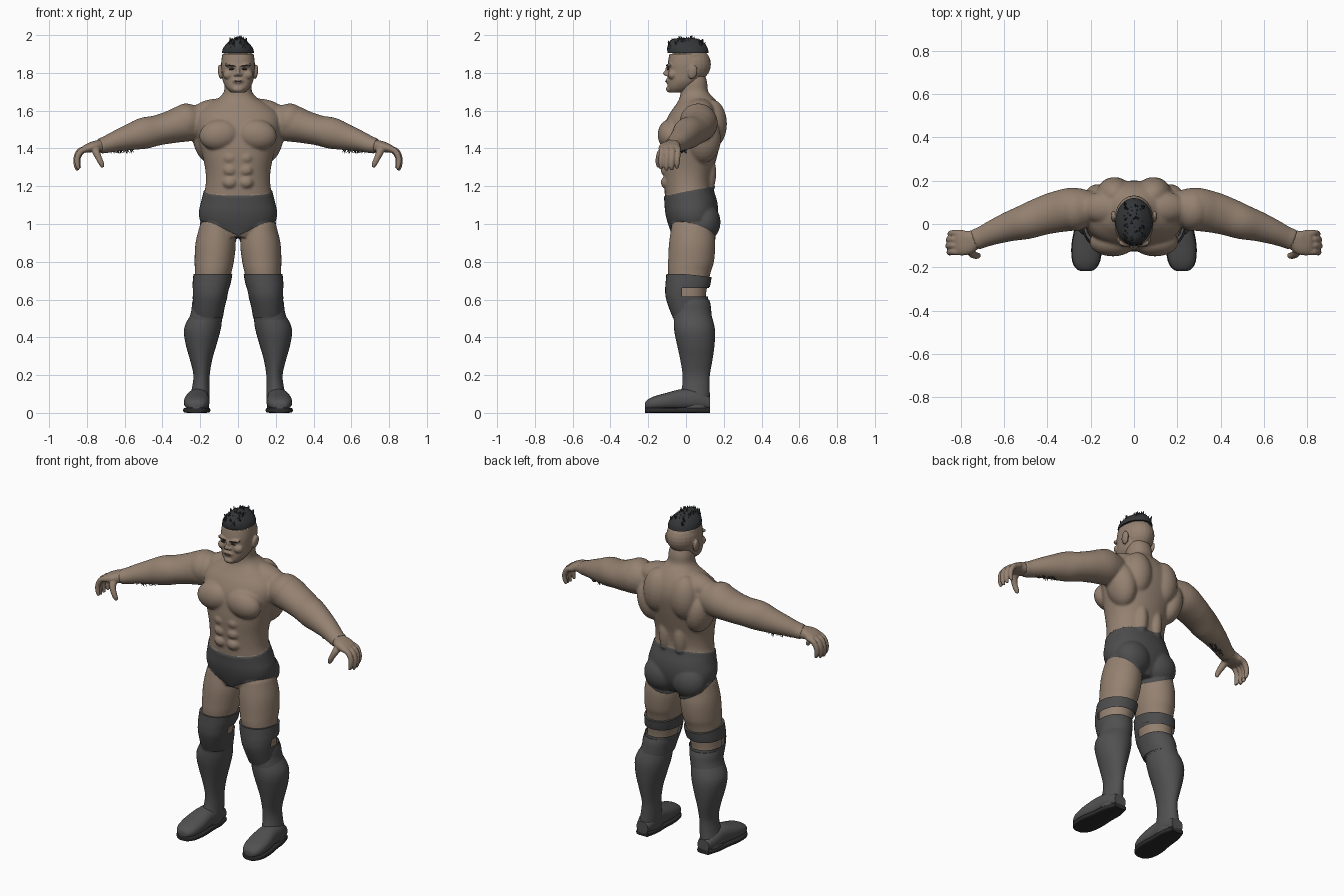
import bpy, bmesh, math, random
from mathutils import Vector, Matrix

if "Cube" in bpy.data.objects:
    bpy.data.objects.remove(bpy.data.objects["Cube"])

random.seed(4)
Z, Y = Vector((0, 0, 1)), Vector((0, 1, 0))


def material(name, rgb):
    m = bpy.data.materials.new(name)
    m.diffuse_color = (*rgb, 1)
    m.use_nodes = True
    m.node_tree.nodes["Principled BSDF"].inputs["Base Color"].default_value = m.diffuse_color
    return m


SKIN = material("skin", (0.30, 0.222, 0.165))
CLOTH = material("dark grey cloth", (0.075, 0.075, 0.077))
LEATHER = material("boot grey", (0.082, 0.082, 0.083))
HAIR = material("hair black", (0.035, 0.037, 0.04))
SOLE = material("sole black", (0.025, 0.025, 0.026))
LIP = material("lip brown", (0.16, 0.10, 0.08))


def tube(bm, path, ref=Z, axis=None, n=32, steps=4, power=2.0):
    """Smooth loft through (x, y, z, half_side, half_ref) sections."""
    P = [Vector(p) for p in path]
    S = []
    for i in range(len(P) - 1):
        a, b, c, d = P[max(i - 1, 0)], P[i], P[i + 1], P[min(i + 2, len(P) - 1)]
        for k in range(steps):
            t = k / steps
            S.append(0.5 * (2 * b + (c - a) * t + (2 * a - 5 * b + 4 * c - d) * t * t
                            + (3 * b - a - 3 * c + d) * t ** 3))
    S.append(P[-1])
    rings = []
    for i, s in enumerate(S):
        t = axis or (Vector(S[min(i + 1, len(S) - 1)][:3]) - Vector(S[max(i - 1, 0)][:3])).normalized()
        side = t.cross(ref).normalized()
        up = side.cross(t)
        ring = []
        for k in range(n):
            u = 2 * math.pi * k / n
            c, w = math.cos(u), math.sin(u)
            c = math.copysign(abs(c) ** (2 / power), c)
            w = math.copysign(abs(w) ** (2 / power), w)
            ring.append(bm.verts.new(Vector(s[:3]) + side * c * s[3] + up * w * s[4]))
        rings.append(ring)
    for r, q in zip(rings, rings[1:]):
        for k in range(n):
            bm.faces.new((r[k], r[(k + 1) % n], q[(k + 1) % n], q[k]))
    bm.faces.new(rings[0])
    bm.faces.new(rings[-1])


def column(bm, rows, **kw):
    """Upright loft from (z, x0, x1, y0, y1) rows."""
    tube(bm, [((a + b) / 2, (c + d) / 2, z, (b - a) / 2, (d - c) / 2) for z, a, b, c, d in rows],
         ref=Y, axis=Z, **kw)


def blob(bm, loc, size, tilt=0.0, spin=0.0):
    m = (Matrix.Translation(loc) @ Matrix.Rotation(tilt, 4, 'Y') @ Matrix.Rotation(spin, 4, 'X')
         @ Matrix.Diagonal((*size, 1)))
    bmesh.ops.create_uvsphere(bm, u_segments=24, v_segments=14, radius=1, matrix=m)


def tuft(bm, base, direction, r, length):
    q = direction.to_track_quat('Z', 'Y').to_matrix().to_4x4()
    bmesh.ops.create_cone(bm, cap_ends=True, segments=5, radius1=r, radius2=0.001, depth=length,
                          matrix=Matrix.Translation(base + direction * length / 2) @ q)


def mirror(bm):
    d = bmesh.ops.duplicate(bm, geom=bm.verts[:] + bm.edges[:] + bm.faces[:])["geom"]
    for v in d:
        if isinstance(v, bmesh.types.BMVert):
            v.co.x = -v.co.x


def finish(name, bm, mat, voxel=0, smooth=3, angle=40):
    bmesh.ops.recalc_face_normals(bm, faces=bm.faces[:])
    me = bpy.data.meshes.new(name)
    bm.to_mesh(me)
    bm.free()
    ob = bpy.data.objects.new(name, me)
    bpy.context.collection.objects.link(ob)
    if voxel:  # fuse overlapping forms into one skin
        r = ob.modifiers.new("fuse", 'REMESH')
        r.mode, r.voxel_size = 'VOXEL', voxel
        s = ob.modifiers.new("soften", 'SMOOTH')
        s.factor, s.iterations = 0.5, smooth
        dg = bpy.context.evaluated_depsgraph_get()
        ob.data = bpy.data.meshes.new_from_object(ob.evaluated_get(dg))
        ob.modifiers.clear()
    ob.data.materials.clear()
    ob.data.materials.append(mat)
    bpy.ops.object.select_all(action='DESELECT')
    ob.select_set(True)
    bpy.context.view_layer.objects.active = ob
    bpy.ops.object.shade_smooth_by_angle(angle=math.radians(angle))
    return ob


# --- body: limbs and muscles of one side, mirrored, plus torso
bm = bmesh.new()
tube(bm, [(.16, .07, 1.54, .07, .08), (.27, .07, 1.535, .098, .098), (.36, .055, 1.512, .095, .086),
          (.43, .035, 1.495, .088, .08), (.5, .01, 1.48, .081, .083), (.57, -.01, 1.46, .07, .07),
          (.64, -.035, 1.44, .059, .056), (.7, -.06, 1.42, .05, .045), (.735, -.073, 1.412, .05, .04)])
column(bm, [(1.0, .03, .2, -.075, .14), (.9, .012, .225, -.09, .155), (.8, .022, .23, -.095, .148),
            (.74, .035, .228, -.095, .13), (.62, .062, .23, -.08, .105), (.5, .095, .225, -.045, .11)])
for loc, size, tilt in [
        ((.098, -.083, 1.472), (.108, .067, .082), 0.15),   # chest
        ((.165, .09, 1.45), (.075, .095, .13), 0.2),        # side back
        ((.09, .135, 1.53), (.085, .082, .13), 0),          # upper back
        ((.13, .075, 1.6), (.12, .075, .062), 0.15),        # neck slope
        ((.27, .065, 1.545), (.085, .098, .094), 0.3),      # shoulder
        ((.05, .10, 1.27), (.045, .06, .13), 0),            # lower back
        ((.092, .10, 1.01), (.1, .078, .095), 0)]:          # seat
    blob(bm, loc, size, tilt)
for z in (1.22, 1.285, 1.35):                               # stomach
    blob(bm, (.042, -.1, z), (.04, .034, .034))
mirror(bm)
column(bm, [(z, -w, w, f, b) for z, w, f, b in [
    (.93, .09, -.065, .12), (1.0, .185, -.09, .155), (1.06, .202, -.105, .165), (1.12, .19, -.11, .16),
    (1.2, .172, -.115, .138), (1.28, .172, -.122, .145), (1.36, .188, -.128, .165),
    (1.44, .21, -.125, .185), (1.52, .23, -.115, .2), (1.58, .22, -.09, .195), (1.63, .165, -.055, .175),
    (1.665, .105, -.035, .15), (1.70, .075, -.03, .118), (1.75, .07, -.035, .112), (1.79, .06, -.03, .1)]],
    power=2.2, n=48)
body = finish("body", bm, SKIN, voxel=0.0075, smooth=4)

# --- trunks: body cut along the waist and leg lines, raised slightly
body.data.materials.append(CLOTH)
bm = bmesh.new()
bm.from_mesh(body.data)


def cut(faces, co, no):
    geom = list({g for f in faces for g in (*f.verts, *f.edges)}) + list(faces)
    bmesh.ops.bisect_plane(bm, geom=geom, plane_co=co, plane_no=no, dist=1e-5)


waist_at = lambda c: 1.172 + 0.2 * c.y
leg_at = lambda c: 0.915 + 0.5 * abs(c.x) - 0.3 * c.y
cut(bm.faces[:], (0, 0, 0), (1, 0, 0))
cut(bm.faces[:], (0, 0, 1.172), (0, -0.2, 1))
for s in (1, -1):
    cut([f for f in bm.faces if f.calc_center_median().x * s > 0], (0, 0, .915), (-0.5 * s, 0.3, 1))
bm.normal_update()
for f in bm.faces:
    c = f.calc_center_median()
    f.material_index = int(abs(c.x) < .3 and leg_at(c) < c.z < waist_at(c))
    f.smooth = True
raised = [v for v in bm.verts if v.link_faces and all(f.material_index for f in v.link_faces)]
for v, n in [(v, v.normal.copy()) for v in raised]:
    v.co += n * 0.005
bm.to_mesh(body.data)
bm.free()

# --- hands with curled fingers and thumb
bm = bmesh.new()
tube(bm, [(.715, -.066, 1.417, .042, .034), (.74, -.074, 1.412, .046, .032), (.77, -.085, 1.408, .056, .028),
          (.805, -.088, 1.398, .057, .022), (.82, -.088, 1.39, .05, .016)], power=2.4)
for i, y in enumerate((-.043, -.071, -.099, -.128)):
    k = (0, .008, .01, .004)[i]
    tube(bm, [(.79, y, 1.4, .015, .016), (.825 + k, y, 1.388, .016, .016), (.846 + k, y - .002, 1.352, .0145, .015),
              (.846 + k, y - .004, 1.318 - k, .013, .013), (.838 + k, y - .005, 1.294 - k, .008, .008)], ref=Y, n=14)
tube(bm, [(.755, -.105, 1.402, .024, .02), (.75, -.132, 1.378, .02, .02), (.735, -.145, 1.345, .016, .016),
          (.722, -.146, 1.318, .014, .014), (.715, -.144, 1.3, .008, .008)], ref=Y, n=14)
mirror(bm)
finish("hands", bm, SKIN, voxel=0.0045, smooth=2)

# --- head
bm = bmesh.new()
blob(bm, (.05, -.07, 1.79), (.03, .026, .026))                 # cheek
blob(bm, (.036, -.086, 1.839), (.036, .018, .011), -0.15)      # brow
blob(bm, (.094, .035, 1.805), (.012, .025, .038), 0.12, -0.2)  # ear
blob(bm, (.012, -.1, 1.791), (.01, .012, .009))                # nostril
mirror(bm)
blob(bm, (0, .02, 1.845), (.09, .112, .1))
blob(bm, (0, -.104, 1.797), (.012, .018, .013))
blob(bm, (0, -.096, 1.818), (.011, .014, .03), 0, -0.25)
blob(bm, (0, -.094, 1.757), (.03, .013, .016))
blob(bm, (0, -.088, 1.714), (.03, .018, .018))
column(bm, [(1.695, -.035, .035, -.085, -.01), (1.718, -.06, .06, -.097, .03), (1.755, -.08, .08, -.097, .07),
            (1.80, -.086, .086, -.096, .09), (1.85, -.089, .089, -.096, .1), (1.9, -.083, .083, -.088, .1)], power=2.3)
finish("head", bm, SKIN, voxel=0.0045, smooth=2)

# --- eyes, eyebrows and mouth as thin slivers
bm = bmesh.new()
blob(bm, (.034, -.095, 1.82), (.015, .005, .0045), 0.1)
blob(bm, (.037, -.1, 1.839), (.026, .005, .004), -0.15)
mirror(bm)
finish("eyes_and_brows", bm, HAIR)
bm = bmesh.new()
blob(bm, (0, -.105, 1.756), (.024, .005, .004))
finish("mouth", bm, LIP)

# --- hair: cropped cap with a tufted crest
bm = bmesh.new()
column(bm, [(1.905, -.086, .086, -.097, .12), (1.93, -.079, .079, -.1, .115), (1.955, -.06, .06, -.092, .1),
            (1.975, -.036, .036, -.075, .075), (1.985, -.015, .015, -.04, .04)])
for i in range(70):
    y, x = random.uniform(-.09, .09), random.uniform(-.045, .045)
    z = 1.975 - 3.0 * y * y - 9 * x * x
    d = Vector((x * 4, y * 3 + random.uniform(-.4, .4), 1)).normalized()
    tuft(bm, Vector((x, y, z - .012)), d, .012, min(random.uniform(.025, .04), (1.999 - z + .012) / d.z))
finish("hair", bm, HAIR)

# --- ragged fringe under the forearms
bm = bmesh.new()
for i in range(26):
    t = random.random()
    base = Vector((.55 + .12 * t, .0 - .05 * t + random.uniform(-.015, .015), 1.398 - .004 * t))
    tuft(bm, base, Vector((random.uniform(-.8, .8), random.uniform(-.4, .4), -1)).normalized(), .003, .024)
mirror(bm)
finish("forearm_fringe", bm, HAIR)

# --- knee pads: full front, two straps behind with an open gap
bm = bmesh.new()
column(bm, [(.735, .03, .236, -.104, .136), (.69, .038, .24, -.108, .128), (.66, .046, .241, -.11, .12),
            (.615, .056, .24, -.108, .116), (.56, .07, .238, -.092, .125), (.505, .08, .238, -.07, .128)], power=2.2)
gap = [f for f in bm.faces if len(f.verts) == 4 and .615 < f.calc_center_median().z < .66
       and f.calc_center_median().y > -.03]
bmesh.ops.delete(bm, geom=gap, context='FACES')
for v in bm.verts:  # top edge dips behind the leg
    if v.co.z > .68 and v.co.y > 0:
        v.co.z -= .12 * v.co.y
mirror(bm)
finish("knee_pads", bm, CLOTH)

# --- boots: shaft, cuff and foot
bm = bmesh.new()
column(bm, [(.53, .083, .243, -.062, .13), (.47, .087, .278, -.064, .148), (.42, .097, .286, -.06, .154),
            (.35, .117, .274, -.045, .15), (.28, .137, .254, -.03, .14), (.2, .15, .236, -.018, .126),
            (.13, .15, .244, -.022, .125), (.08, .15, .256, -.04, .127), (.025, .155, .262, -.05, .127)])
column(bm, [(.6, .066, .238, -.06, .122), (.575, .068, .244, -.066, .13), (.545, .074, .246, -.068, .133),
            (.515, .08, .254, -.069, .136), (.495, .084, .262, -.066, .138)], steps=2)
FOOT = [(.128, .205, .05, .038, .035), (.06, .208, .068, .056, .052), (-.02, .213, .07, .06, .056),
        (-.1, .218, .06, .068, .047), (-.17, .221, .05, .062, .037), (-.205, .222, .043, .044, .026),
        (-.217, .222, .038, .025, .015)]
tube(bm, [(x, y, z, a, b) for y, x, z, a, b in FOOT], axis=-Y, power=2.3)
mirror(bm)
finish("boots", bm, LEATHER)

# --- soles
bm = bmesh.new()
tube(bm, [(x, y, .014, a * 1.05, .014) for y, x, z, a, b in FOOT], axis=-Y, power=5)
mirror(bm)
finish("soles", bm, SOLE)
